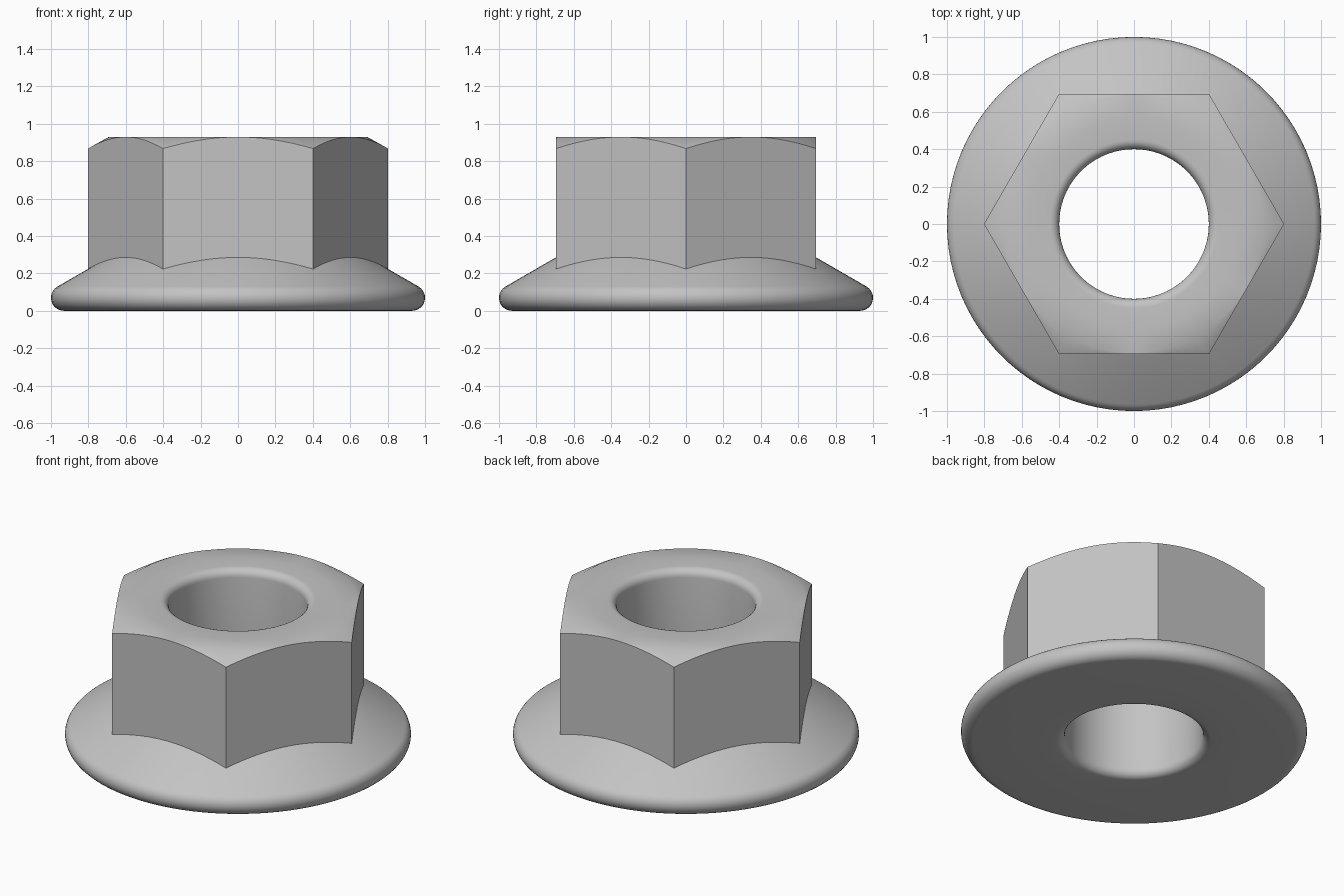
import bpy, bmesh, math

if "Cube" in bpy.data.objects:
    bpy.data.objects.remove(bpy.data.objects["Cube"])

SEG = 96             # angular steps, a multiple of 6 so the hex corners are hit
HEIGHT = 0.93
FLAT = 0.695         # centre to hex flat
HOLE = 0.40
FIL = 0.05           # rounding of the hole mouths
EDGE = 0.0695        # rounding of the flange rim
SLOPE = math.tan(math.radians(30))


def arc(cx, cz, r, a0, a1, n):
    """Points (radius, z) along an arc, angles in degrees."""
    out = []
    for i in range(n + 1):
        a = math.radians(a0 + (a1 - a0) * i / n)
        out.append((cx + r * math.cos(a), cz + r * math.sin(a)))
    return out


def hex_radius(t):
    """Distance from the axis to the hex side, corners at angle 0."""
    return FLAT / math.cos(t % (math.pi / 3) - math.pi / 6)


def section(t):
    """Closed cross-section of the nut at angle t."""
    r = hex_radius(t)
    pts = arc(HOLE + FIL, HEIGHT - FIL, FIL, 180, 90, 6)       # upper hole mouth
    pts += [(0.56, HEIGHT), (FLAT - 0.005, HEIGHT)]            # top face
    pts.append((r, HEIGHT - SLOPE * (r - FLAT + 0.001)))       # chamfered hex top
    pts.append((r, 0.225 + SLOPE * (0.8 - r)))                 # hex meets flange
    pts += arc(1 - EDGE, EDGE, EDGE, 60, -90, 12)              # rounded flange rim
    pts.append((0.55, 0))                                     # underside
    pts += arc(HOLE + FIL, FIL, FIL, 270, 180, 6)              # lower hole mouth
    return pts


# Sweep the section around the axis
bm = bmesh.new()
rings = []
for s in range(SEG):
    t = 2 * math.pi * s / SEG
    rings.append([bm.verts.new((r * math.cos(t), r * math.sin(t), z))
                  for r, z in section(t)])
for s in range(SEG):
    a, b = rings[s], rings[(s + 1) % SEG]
    for i in range(len(a)):
        j = (i + 1) % len(a)
        bm.faces.new((a[i], a[j], b[j], b[i]))
bmesh.ops.recalc_face_normals(bm, faces=bm.faces)

mesh = bpy.data.meshes.new("flange_nut")
bm.to_mesh(mesh)
bm.free()
nut = bpy.data.objects.new("flange_nut", mesh)
bpy.context.collection.objects.link(nut)

# Plain grey metal
steel = bpy.data.materials.new("steel_grey")
steel.diffuse_color = (0.55, 0.55, 0.55, 1)
steel.use_nodes = True
steel.node_tree.nodes["Principled BSDF"].inputs["Base Color"].default_value = steel.diffuse_color
mesh.materials.append(steel)

# Smooth round parts, crisp hex edges
bpy.context.view_layer.objects.active = nut
nut.select_set(True)
bpy.ops.object.shade_smooth_by_angle(angle=math.radians(40))
